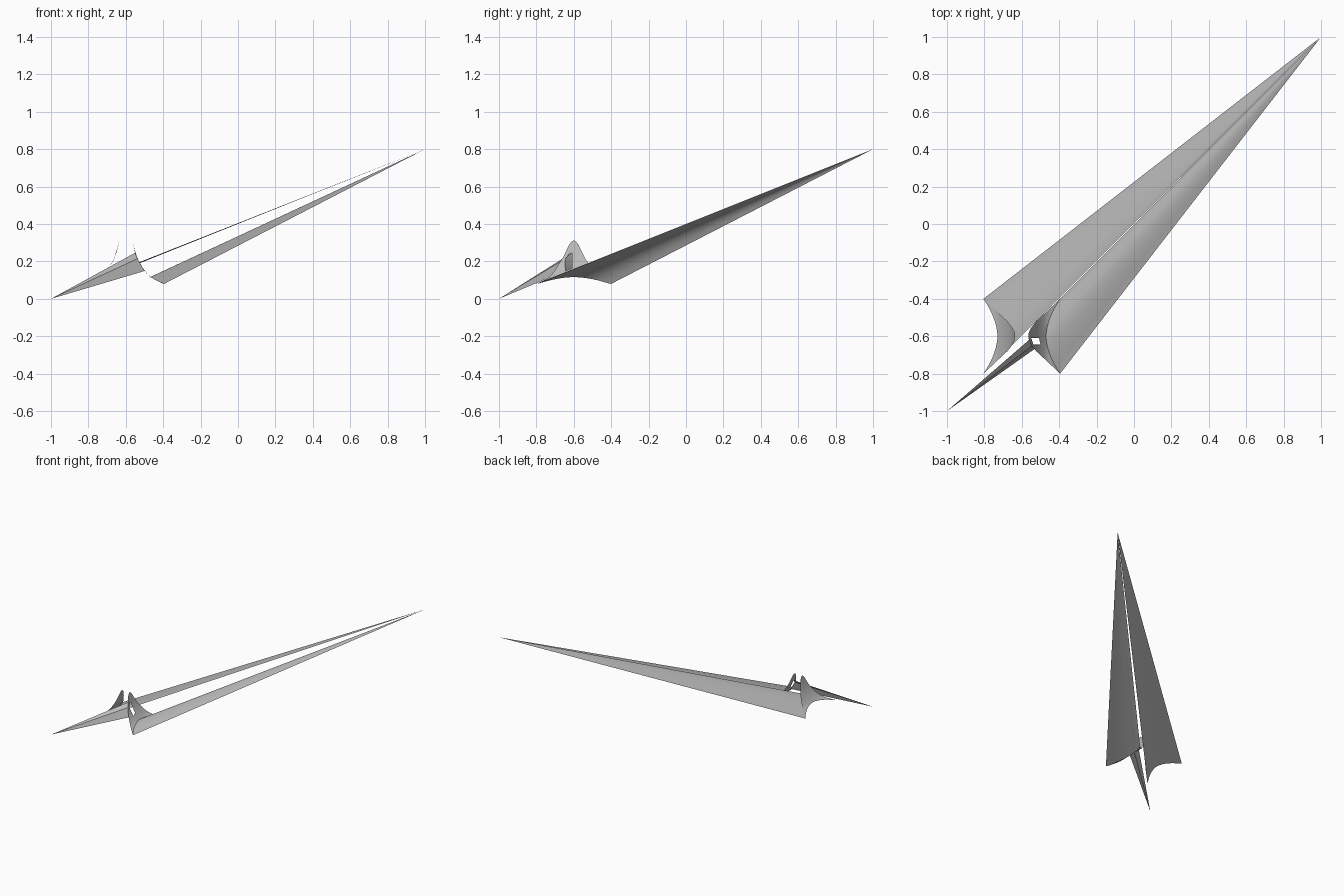
import bpy
import math
from mathutils import Vector

cube = bpy.data.objects.get("Cube")
if cube:
    bpy.data.objects.remove(cube, do_unlink=True)

grey = bpy.data.materials.new("pale_grey")
grey.use_nodes = True
GREY = (0.5, 0.5, 0.5, 1)
grey.diffuse_color = GREY
grey.node_tree.nodes["Principled BSDF"].inputs["Base Color"].default_value = GREY

APEX = Vector((1, 1, 0.8))
SPIKE_TIP = Vector((-1, -1, 0))
CENTRE = -0.6
SPREAD = [-0.2, -0.18, -0.16, -0.14, -0.12, -0.1, -0.08, -0.06, -0.045, -0.025, -0.01,
          0, 0.01, 0.025, 0.045, 0.06, 0.08, 0.1, 0.12, 0.14, 0.16, 0.18, 0.2]
RISE = [0, 0.15, 0.3, 0.45, 0.6, 0.8, 1]
HOLE_COLS = (8, 10)
HOLE_ROWS = (1, 4)

# curves: fin height by offset, and fin edge by distance from its middle
FIN_HEIGHT = [(0.035, 0.312), (0.045, 0.26), (0.06, 0.22), (0.075, 0.19),
              (0.1, 0.15), (0.13, 0.116), (0.2, 0.08)]
FIN_EDGE = [(0, 0.035), (0.02, 0.037), (0.04, 0.046), (0.08, 0.077), (0.12, 0.12), (0.2, 0.205)]


def lookup(table, a):
    for (a0, b0), (a1, b1) in zip(table, table[1:]):
        if a <= a1:
            return b0 + (b1 - b0) * (a - a0) / (a1 - a0)
    return table[-1][1]


def fin_point(side, d, v):
    edge = lookup(FIN_EDGE, abs(d))
    base = 0.13 + 0.075 * (abs(d) / 0.2) ** 1.8
    u = edge + (base - edge) * v
    return Vector((CENTRE + side * u, CENTRE + d, lookup(FIN_HEIGHT, u)))


def make(name, rows, keep=lambda r, c: True):
    """Sheet through rows of points, with optional missing cells."""
    n = len(rows[0])
    verts = [p for row in rows for p in row]
    faces = [(r * n + c, r * n + c + 1, (r + 1) * n + c + 1, (r + 1) * n + c)
             for r in range(len(rows) - 1) for c in range(n - 1) if keep(r, c)]
    mesh = bpy.data.meshes.new(name)
    mesh.from_pydata(verts, [], faces)
    mesh.validate()
    mesh.materials.append(grey)
    obj = bpy.data.objects.new(name, mesh)
    bpy.context.collection.objects.link(obj)
    bpy.context.view_layer.objects.active = obj
    obj.select_set(True)
    bpy.ops.object.shade_smooth_by_angle(angle=math.radians(30))
    obj.select_set(False)
    return obj


def outside_hole(r, c):
    return not (HOLE_ROWS[0] <= r < HOLE_ROWS[1] and HOLE_COLS[0] <= c < HOLE_COLS[1])


for label, side in (("left", 1), ("right", -1)):
    # upright fin with a bell-shaped edge, pierced on one side
    rows = [[fin_point(side, d, v) for d in SPREAD] for v in RISE]
    make(label + "_fin", rows, outside_hole if side > 0 else lambda r, c: True)
    # long canopy tapering from the fin's base to the far point
    arc = rows[-1]
    make(label + "_canopy", [[p.lerp(APEX, t) for p in arc] for t in (0, 0.5, 1)])

# folded spike running from the hole down to the ground
corners = [fin_point(1, SPREAD[c], RISE[r]) for c, r in
           ((HOLE_COLS[0], HOLE_ROWS[1]), (HOLE_COLS[0], HOLE_ROWS[0]), (HOLE_COLS[1], HOLE_ROWS[0]))]
make("ground_spike", [corners, [SPIKE_TIP.copy() for _ in corners]])
